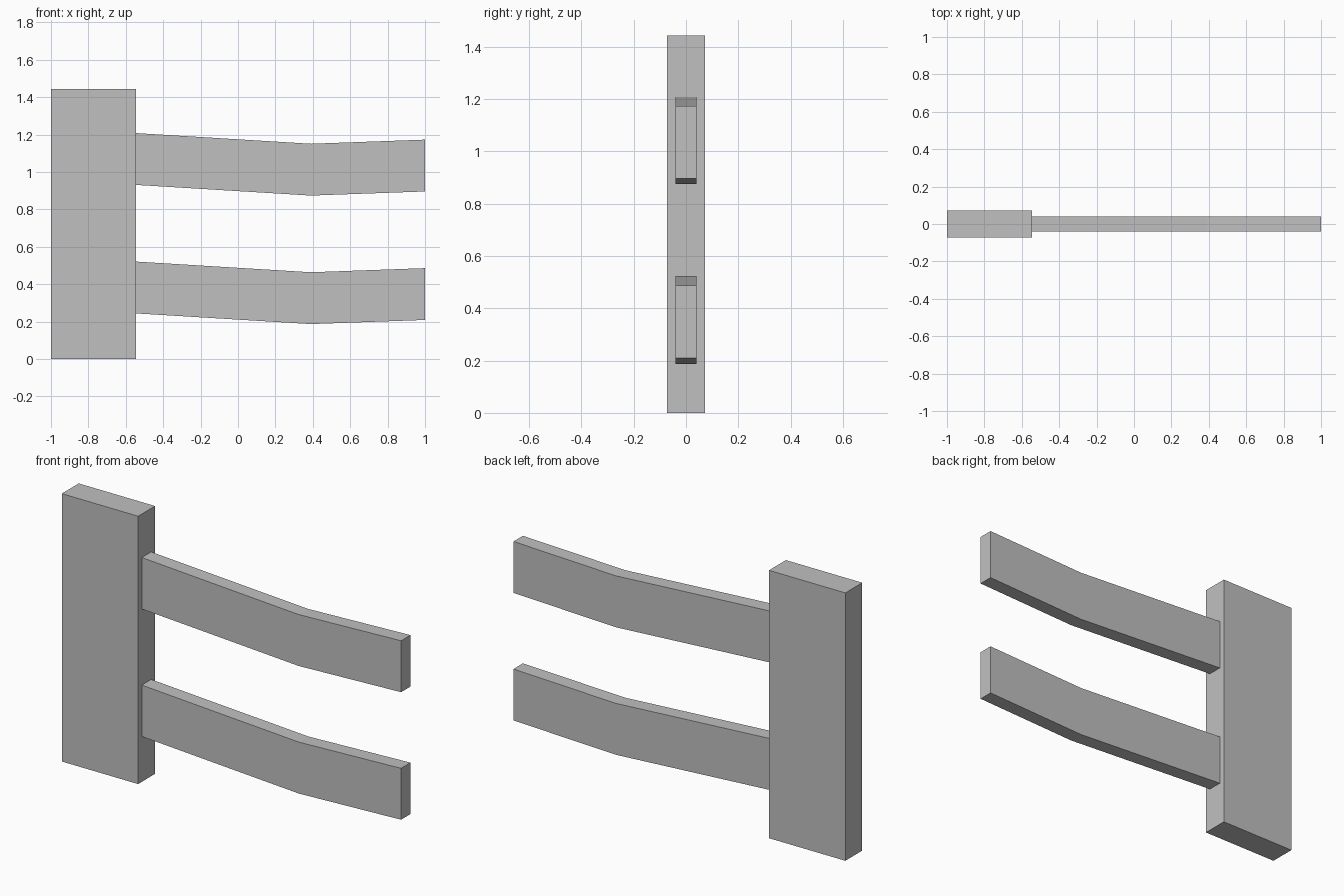
import bpy

cube = bpy.data.objects.get("Cube")
if cube:
    bpy.data.objects.remove(cube, do_unlink=True)

# Single plain grey
grey = bpy.data.materials.new("plain grey")
grey.use_nodes = True
colour = (0.53, 0.53, 0.53, 1)
grey.diffuse_color = colour
grey.node_tree.nodes["Principled BSDF"].inputs["Base Color"].default_value = colour


def board(name, top_line, height, half_depth):
    """Extrude a board whose top edge follows top_line, given as (x, z) points."""
    outline = top_line + [(x, z - height) for x, z in reversed(top_line)]
    n = len(outline)
    verts = [(x, y, z) for y in (-half_depth, half_depth) for x, z in outline]
    faces = [tuple(reversed(range(n))), tuple(range(n, 2 * n))]
    faces += [(i, (i + 1) % n, (i + 1) % n + n, i + n) for i in range(n)]
    mesh = bpy.data.meshes.new(name)
    mesh.from_pydata(verts, [], faces)
    mesh.materials.append(grey)
    obj = bpy.data.objects.new(name, mesh)
    bpy.context.collection.objects.link(obj)
    return obj


# Upright post
board("post", [(-1, 1.443), (-0.545, 1.443)], 1.443, 0.072)

# Two sagging rails, kinked past the middle
sag = [(-0.545, 0.521), (0.39, 0.464), (1, 0.486)]
for name, lift in (("lower_rail", 0), ("upper_rail", 0.687)):
    board(name, [(x, z + lift) for x, z in sag], 0.277, 0.04)

# Outward normals
import bmesh
for name in ("post", "lower_rail", "upper_rail"):
    mesh = bpy.data.objects[name].data
    bm = bmesh.new()
    bm.from_mesh(mesh)
    bmesh.ops.recalc_face_normals(bm, faces=bm.faces)
    bm.to_mesh(mesh)
    bm.free()
